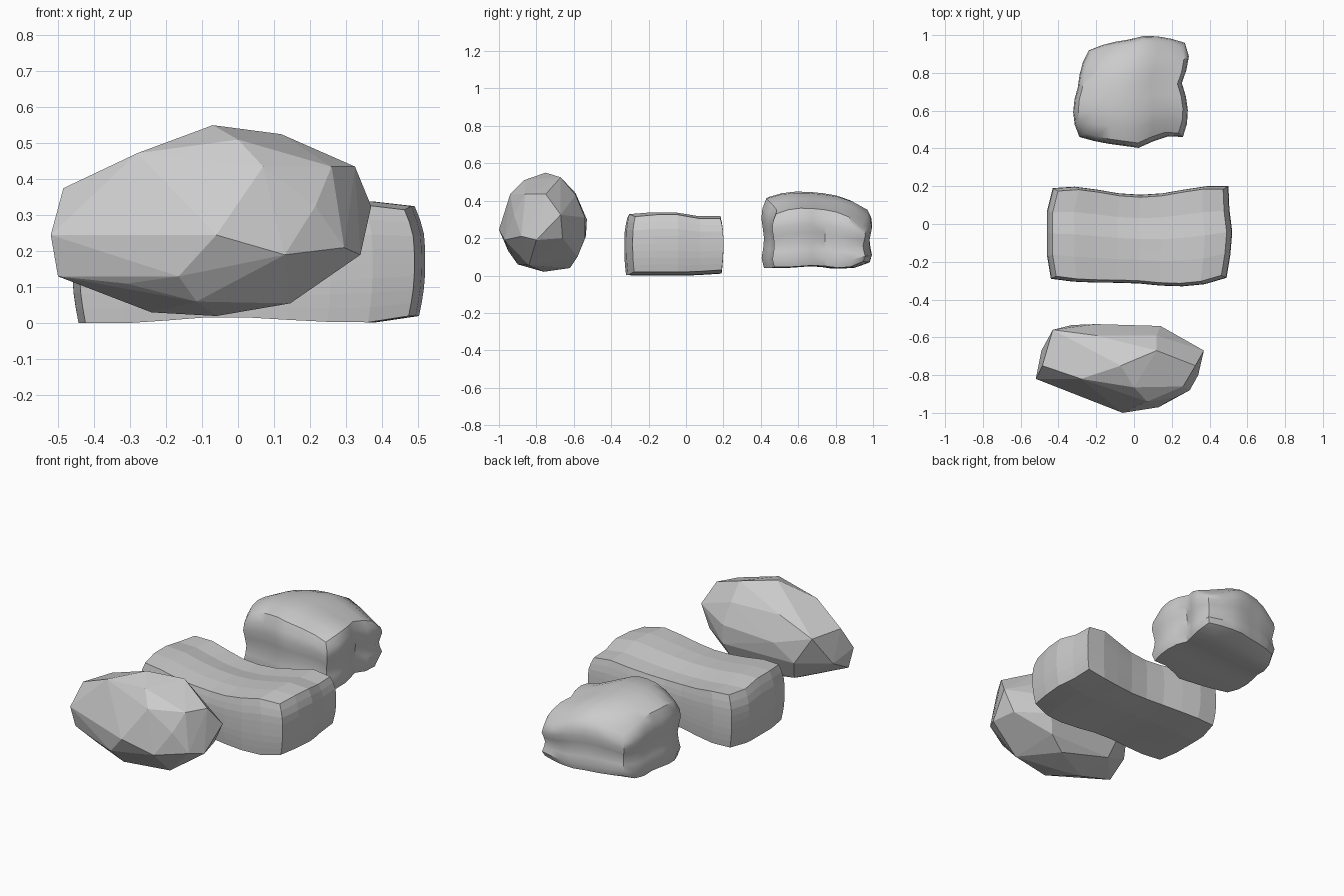
import bpy, bmesh, math

if "Cube" in bpy.data.objects:
    bpy.data.objects.remove(bpy.data.objects["Cube"])


def finish(name, bm):
    bmesh.ops.recalc_face_normals(bm, faces=bm.faces[:])
    mesh = bpy.data.meshes.new(name)
    bm.to_mesh(mesh)
    bm.free()
    obj = bpy.data.objects.new(name, mesh)
    bpy.context.collection.objects.link(obj)
    return obj


def curve(values, t):
    """Linear interpolation through evenly spaced values, t in 0..1."""
    f = max(0, min(1, t)) * (len(values) - 1)
    i = min(int(f), len(values) - 2)
    return values[i] + (values[i + 1] - values[i]) * (f - i)


def block_rock(name, cuts, left, right, front, back, top_u, top_v, bottom_u, bottom_v, girth):
    """Subdivided block whose six sides follow small outline curves."""
    bm = bmesh.new()
    bmesh.ops.create_cube(bm, size=1)
    bmesh.ops.subdivide_edges(bm, edges=bm.edges[:], cuts=cuts, use_grid_fill=True)
    cx = (min(left) + max(right)) / 2
    cy = (min(front) + max(back)) / 2
    for v in bm.verts:
        a, b, c = (q + 0.5 for q in v.co)
        x = curve(left, b) * (1 - a) + curve(right, b) * a
        y = curve(front, a) * (1 - b) + curve(back, a) * b
        lo = curve(bottom_u, a) + curve(bottom_v, b)
        hi = curve(top_u, a) + curve(top_v, b)
        g = curve(girth, c)
        v.co = (cx + (x - cx) * g, cy + (y - cy) * g, lo + (hi - lo) * c)
    return finish(name, bm)


# Front rock: a faceted convex boulder
points = [
    (-.52, -.82, .245), (-.485, -.75, .375), (-.28, -.82, .472), (-.07, -.75, .55),
    (0, -.865, .51), (.07, -.94, .435), (.12, -.67, .525), (.26, -.86, .435),
    (.325, -.75, .435), (.37, -.67, .325), (.215, -.92, .325), (.295, -.88, .21),
    (.34, -.80, .19), (.13, -.97, .19), (-.06, -1, .245), (-.165, -.95, .13),
    (-.115, -.9, .06), (-.31, -.87, .11), (.145, -.84, .055), (-.06, -.76, .02),
    (-.24, -.74, .03), (-.5, -.8, .13), (-.28, -.9, .21), (-.43, -.56, .37),
    (-.2, -.53, .3), (.14, -.54, .31), (.12, -.59, .43), (-.2, -.59, .44),
    (.14, -.54, .2), (-.33, -.535, .21), (.1, -.58, .1), (-.3, -.58, .1),
    (0, -.62, .04), (.31, -.66, .2), (-.49, -.67, .2)]
bm = bmesh.new()
for p in points:
    bm.verts.new(p)
bmesh.ops.convex_hull(bm, input=bm.verts[:])
bmesh.ops.delete(bm, geom=[v for v in bm.verts if not v.link_faces], context='VERTS')
finish("faceted_boulder", bm)

# Middle rock: a long flat-shaded block, sagging in the middle
block_rock(
    "long_block_rock", 7,
    left=[-.44, -.46, -.46, -.46, -.43], right=[.49, .51, .52, .505, .5],
    front=[-.29, -.31, -.31, -.315, -.33, -.33, -.285],
    back=[.19, .2, .165, .155, .165, .2, .2],
    top_u=[.335, .33, .305, .295, .295, .31, .34, .325], top_v=[-.01, 0, 0, -.02, -.02],
    bottom_u=[0, 0, .01, .02, .012, .005, 0, .02], bottom_v=[0, 0, 0, .01],
    girth=[.965, .99, 1, 1, .99, .94])

# Back rock: a smooth lumpy stone with a waist and worn corners
lump = block_rock(
    "lumpy_rock", 6,
    left=[-.29, -.325, -.32, -.295, -.285, -.24], right=[.26, .29, .28, .25, .3, .27],
    front=[.46, .43, .415, .40, .465, .46], back=[.92, .96, .975, 1, .99, .96],
    top_u=[.39, .44, .45, .44, .39, .36], top_v=[-.03, 0, 0, -.01, -.03, -.09],
    bottom_u=[0, 0, 0, .005], bottom_v=[.04, .04, .05, .045, .03, .07],
    girth=[.95, 1, .95, .95, 1, .99, .91])
bpy.context.view_layer.objects.active = lump
lump.select_set(True)
bpy.ops.object.shade_smooth_by_angle(angle=math.radians(35))
